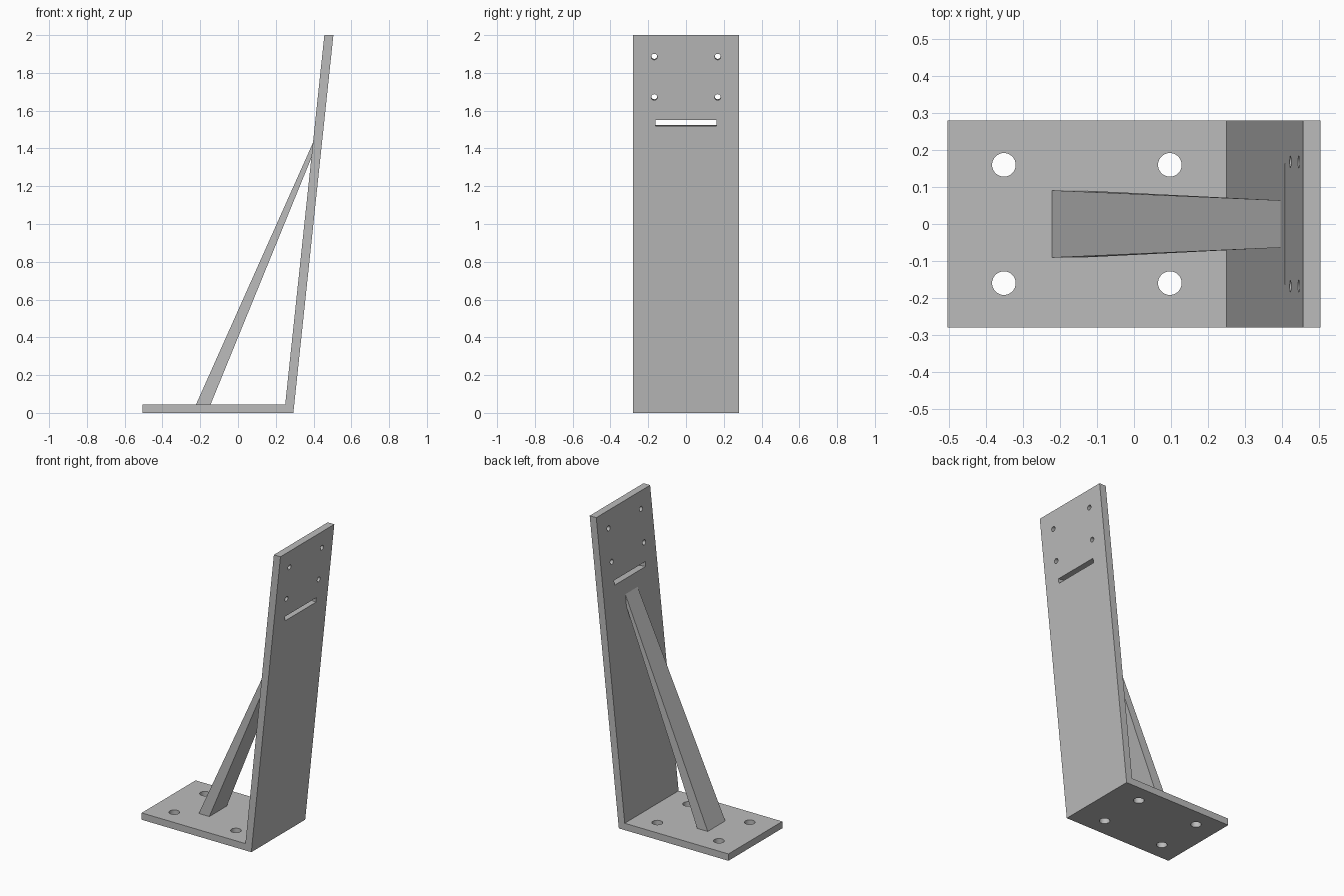
import bpy, bmesh, math
from mathutils import Vector, Matrix

if "Cube" in bpy.data.objects:
    bpy.data.objects.remove(bpy.data.objects["Cube"])

HALF = 0.28        # half width of the bracket
THICK = 0.045      # base thickness
SLOPE = 0.106      # lean of the upright, x per z
LEAN = math.atan(SLOPE)

steel = bpy.data.materials.new("plain_grey")
steel.use_nodes = True
grey = (0.5, 0.5, 0.5, 1)
steel.diffuse_color = grey
steel.node_tree.nodes["Principled BSDF"].inputs["Base Color"].default_value = grey


def inner_x(z):
    """Inner face of the upright at a height."""
    return 0.25 + SLOPE * (z - THICK)


def prism(name, profile, half_widths):
    """Side profile (x, z) spanned across y, with a half width per point."""
    bm = bmesh.new()
    rows = [[bm.verts.new((x, s * w, z)) for (x, z), w in zip(profile, half_widths)]
            for s in (-1, 1)]
    bm.faces.new(rows[0])
    bm.faces.new(rows[1][::-1])
    n = len(profile)
    for i in range(n):
        j = (i + 1) % n
        bm.faces.new((rows[0][j], rows[0][i], rows[1][i], rows[1][j]))
    bmesh.ops.recalc_face_normals(bm, faces=bm.faces)
    mesh = bpy.data.meshes.new(name)
    bm.to_mesh(mesh)
    bm.free()
    obj = bpy.data.objects.new(name, mesh)
    bpy.context.collection.objects.link(obj)
    mesh.materials.append(steel)
    return obj


# Base plate and leaning upright as one bent piece
outline = [(-0.505, 0), (0.293, 0), (0.505, 2), (inner_x(2), 2),
           (inner_x(THICK), THICK), (-0.505, THICK)]
bracket = prism("base_and_upright", outline, [HALF] * len(outline))

# Tapered diagonal brace
brace_side = [(-0.222, THICK), (-0.145, THICK),
              (inner_x(1.35), 1.35), (inner_x(1.43), 1.43)]
prism("diagonal_brace", brace_side, [0.091, 0.091, 0.064, 0.064])

# Cutters for all holes and the slot
bm = bmesh.new()


def drill(place, radius, sides=32):
    bmesh.ops.create_cone(bm, cap_ends=True, segments=sides, radius1=radius,
                          radius2=radius, depth=0.16, matrix=place)


def through_upright(y, z):
    """Frame centred in the upright, local z along its face normal."""
    spot = Vector((inner_x(z) + 0.021, y, z))
    return Matrix.Translation(spot) @ Matrix.Rotation(math.pi / 2 + LEAN, 4, "Y")


for side in (-1, 1):
    for x in (-0.352, 0.097):
        drill(Matrix.Translation((x, side * 0.16, THICK / 2)), 0.032)
    for z in (1.674, 1.888):
        drill(through_upright(side * 0.168, z), 0.016)
slot_size = Matrix.Diagonal((0.031, 0.324, 0.16, 1))
bmesh.ops.create_cube(bm, size=1, matrix=through_upright(0, 1.537) @ slot_size)

cut_mesh = bpy.data.meshes.new("hole_cutter")
bm.to_mesh(cut_mesh)
bm.free()
cut_mesh.materials.append(steel)
cutter = bpy.data.objects.new("hole_cutter", cut_mesh)
bpy.context.collection.objects.link(cutter)
cutter.hide_render = True

cut = bracket.modifiers.new("holes", "BOOLEAN")
cut.operation = "DIFFERENCE"
cut.solver = "EXACT"
cut.object = cutter
bpy.context.view_layer.objects.active = bracket
bracket.select_set(True)
bpy.ops.object.modifier_apply(modifier=cut.name)
bpy.data.objects.remove(cutter)

# Round hole walls, crisp plate edges
bpy.ops.object.shade_smooth_by_angle(angle=math.radians(30))
